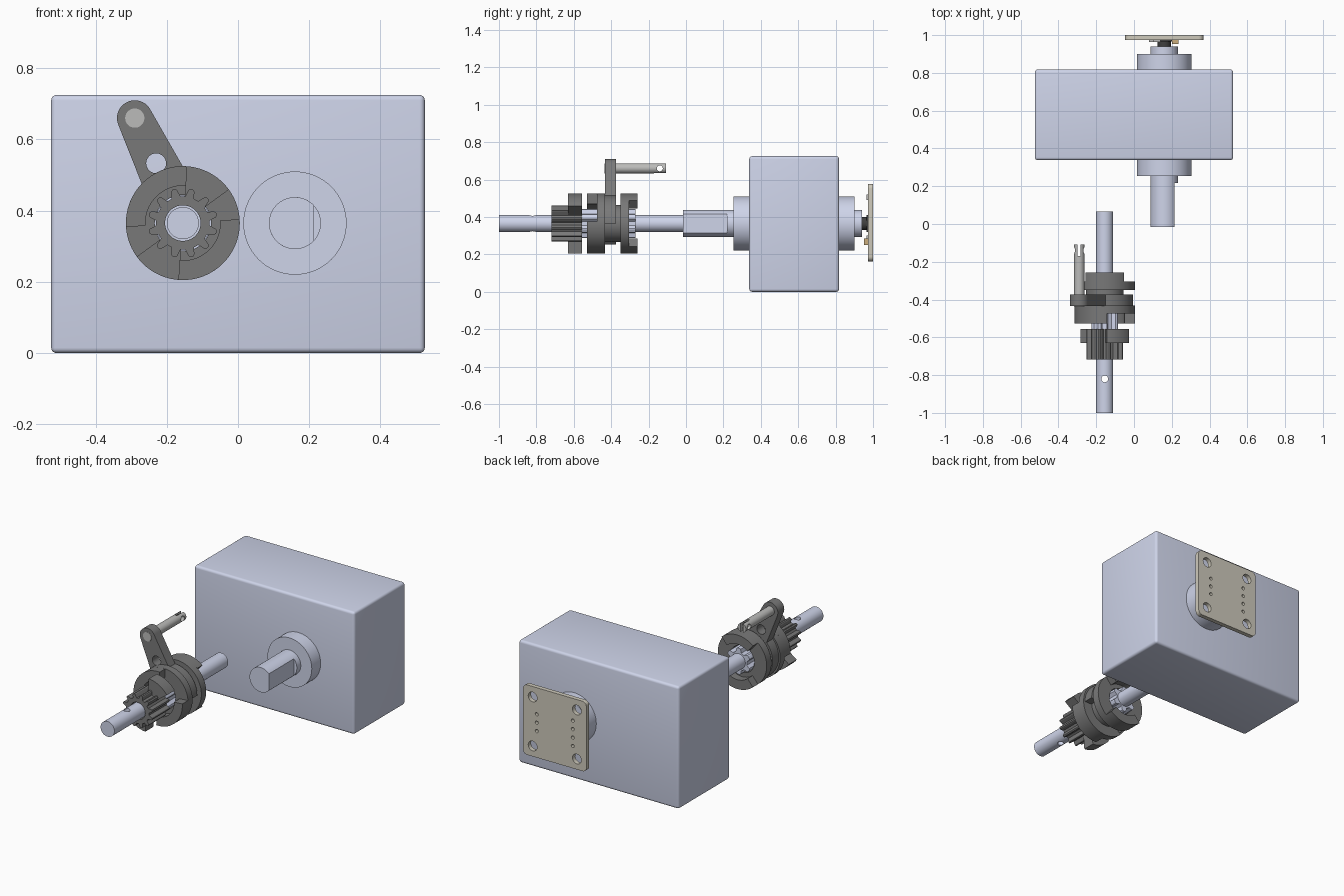
import bpy, bmesh
from math import cos, sin, pi, radians, asin
from mathutils import Vector

if "Cube" in bpy.data.objects:
    bpy.data.objects.remove(bpy.data.objects["Cube"])

def material(name, c):
    m = bpy.data.materials.new(name)
    m.diffuse_color = (*c, 1)
    m.use_nodes = True
    m.node_tree.nodes["Principled BSDF"].inputs["Base Color"].default_value = m.diffuse_color
    return m

STEEL = material("blue_steel", (0.62, 0.66, 0.82))
DARK = material("dark_grey", (0.19, 0.19, 0.19))
PIN = material("light_grey", (0.5, 0.5, 0.49))
BOARD = material("board", (0.62, 0.59, 0.5))
BLACK = material("black", (0.05, 0.05, 0.05))
TAN = material("tan", (0.6, 0.42, 0.2))

def prism(name, pts, y0, y1, mat=None):
    """Extrude an x-z outline along y."""
    bm = bmesh.new()
    f = bm.faces.new([bm.verts.new((x, y0, z)) for x, z in pts])
    r = bmesh.ops.extrude_face_region(bm, geom=[f])
    bmesh.ops.translate(bm, vec=(0, y1 - y0, 0),
                        verts=[v for v in r["geom"] if isinstance(v, bmesh.types.BMVert)])
    bmesh.ops.recalc_face_normals(bm, faces=bm.faces)
    me = bpy.data.meshes.new(name)
    bm.to_mesh(me)
    bm.free()
    ob = bpy.data.objects.new(name, me)
    bpy.context.collection.objects.link(ob)
    if mat:
        me.materials.append(mat)
    return ob

def arc(c, r, a0, a1, n=32):
    return [(c[0] + r * cos(radians(a0 + (a1 - a0) * i / n)),
             c[1] + r * sin(radians(a0 + (a1 - a0) * i / n))) for i in range(n + 1)]

def cyl(name, c, r, y0, y1, mat=None, n=64):
    return prism(name, arc(c, r, 0, 360, n)[:-1], y0, y1, mat)

def box(name, x0, x1, y0, y1, z0, z1, mat=None):
    return prism(name, [(x0, z0), (x1, z0), (x1, z1), (x0, z1)], y0, y1, mat)

def sector(name, r0, r1, a0, a1, y0, y1, mat):
    return prism(name, arc(S, r1, a0, a1) + arc(S, r0, a1, a0), y0, y1, mat)

def star(name, c, n, root, tip, y0, y1, mat):
    pts = []
    for i in range(n):
        for f, r in ((-.33, root), (-.17, tip * .96), (-.08, tip), (.08, tip), (.17, tip * .96), (.33, root)):
            a = 2 * pi * (i + f) / n + pi / n
            pts.append((c[0] + r * cos(a), c[1] + r * sin(a)))
    return prism(name, pts, y0, y1, mat)

def apply_mod(ob, kind, **kw):
    m = ob.modifiers.new("m", kind)
    for k, v in kw.items():
        setattr(m, k, v)
    bpy.context.view_layer.objects.active = ob
    bpy.ops.object.modifier_apply(modifier=m.name)

def cut(ob, *cutters):
    for c in cutters:
        c.hide_render = True
        apply_mod(ob, 'BOOLEAN', operation='DIFFERENCE', solver='EXACT', object=c)
        bpy.data.objects.remove(c)

def cross_cutter(axis, loc, r):
    rot = (0, pi / 2, 0) if axis == 'x' else (0, 0, 0)
    bpy.ops.mesh.primitive_cylinder_add(vertices=32, radius=r, depth=.3, location=loc, rotation=rot)
    return bpy.context.object

M = (0.16, 0.365)     # gearbox output axis
S = (-0.155, 0.365)   # clutch shaft axis

# gearbox housing with bosses
house = box("gearbox_housing", -.525, .525, .338, .818, 0, .725, STEEL)
apply_mod(house, 'BEVEL', width=.015, segments=4)
cyl("front_boss", M, .145, .255, .34, STEEL)
cyl("rear_boss", M, .145, .816, .9, STEEL)

# output shaft with a flat on its +x side
a = 43
prism("output_shaft_flat", arc(M, .073, a, 360 - a, 48), -.016, .22, STEEL)
cyl("output_shaft_round", M, .073, .218, .26, STEEL)
cyl("rear_shaft", M, .073, .89, .94, STEEL)
cyl("sensor_magnet", M, .035, .938, .965, BLACK)
box("sensor_chip", M[0] - .04, M[0] + .04, .965, .976, M[1] - .045, M[1] + .045, BLACK)

# sensor board with mounting holes and pin holes
h, r = .207, .025
outline = []
for i, (sx, sz) in enumerate(((1, 1), (-1, 1), (-1, -1), (1, -1))):
    outline += arc((M[0] + sx * (h - r), .37 + sz * (h - r)), r, 90 * i, 90 * i + 90, 8)
board = prism("sensor_board", outline, .974, 1.0, BOARD)
holes = [(sx * .145, sz * .145, .029) for sx in (-1, 1) for sz in (-1, 1)]
holes += [(.118, i * .05, .01) for i in (-1, 0, 1)]
holes += [(-.118, (i - 1.5) * .05, .01) for i in range(4)]
for x, z, rr in holes:
    cut(board, cyl("hole", (M[0] + x, .37 + z), rr, .9, 1.1, n=24))
box("capacitor", .2, .235, .952, .976, .25, .285, TAN)
box("resistor_upper", .1, .14, .964, .976, .49, .52, PIN)
box("resistor_lower", .08, .11, .964, .976, .26, .3, PIN)

# clutch shaft with cross hole, and splined hub
shaft = cyl("clutch_shaft", S, .045, -1, .065, STEEL)
cut(shaft, cross_cutter('z', (S[0], -.82, S[1]), .018))
star("splined_hub", S, 6, .055, .078, -.555, -.27, STEEL)

def bored(ob, r, y0, y1):
    cut(ob, cyl("bore", S, r, y0, y1))

# pinion with two jaws
pinion = star("pinion", S, 12, .075, .098, -.718, -.555, DARK)
bored(pinion, .05, -.8, -.5)
for k in (0, 180):
    sector("pinion_jaw", .07, .16, 36 + k, 86 + k, -.63, -.556, DARK)

# sliding collar: two flanges, neck and jaws
for n, y0, y1 in (("front_flange", -.475, -.432), ("rear_flange", -.35, -.305)):
    fl = cyl(n, S, .16, y0, y1, DARK, 96)
    bored(fl, .079, -.6, -.2)
neck = cyl("collar_neck", S, .1, -.434, -.348, DARK)
bored(neck, .079, -.6, -.2)
for k in (0, 180):
    sector("front_jaw", .105, .16, 86 + k, 184 + k, -.528, -.473, DARK)
    sector("rear_jaw", .105, .16, 50 + k, 130 + k, -.307, -.258, DARK)

# shift fork lever
T = (-.29, .66)
fork = prism("shift_fork", arc(S, .15, 0, 88) + arc(T, .05, 25, 203) + arc(S, .15, 138, 228)
             + arc(S, .103, 228, 0, 64), -.434, -.374, DARK)
cut(fork, cyl("hole", (-.23, .533), .028, -.6, -.2, n=32))

# lever pin with slotted and drilled tip
pin = cyl("lever_pin", T, .027, -.436, -.108, PIN, 40)
cut(pin, box("slot", T[0] - .008, T[0] + .008, -.17, 0, .6, .72),
    cross_cutter('x', (T[0], -.14, T[1]), .016))

# smooth shading on every part
bpy.ops.object.select_all(action='SELECT')
bpy.ops.object.shade_smooth_by_angle(angle=radians(25))
